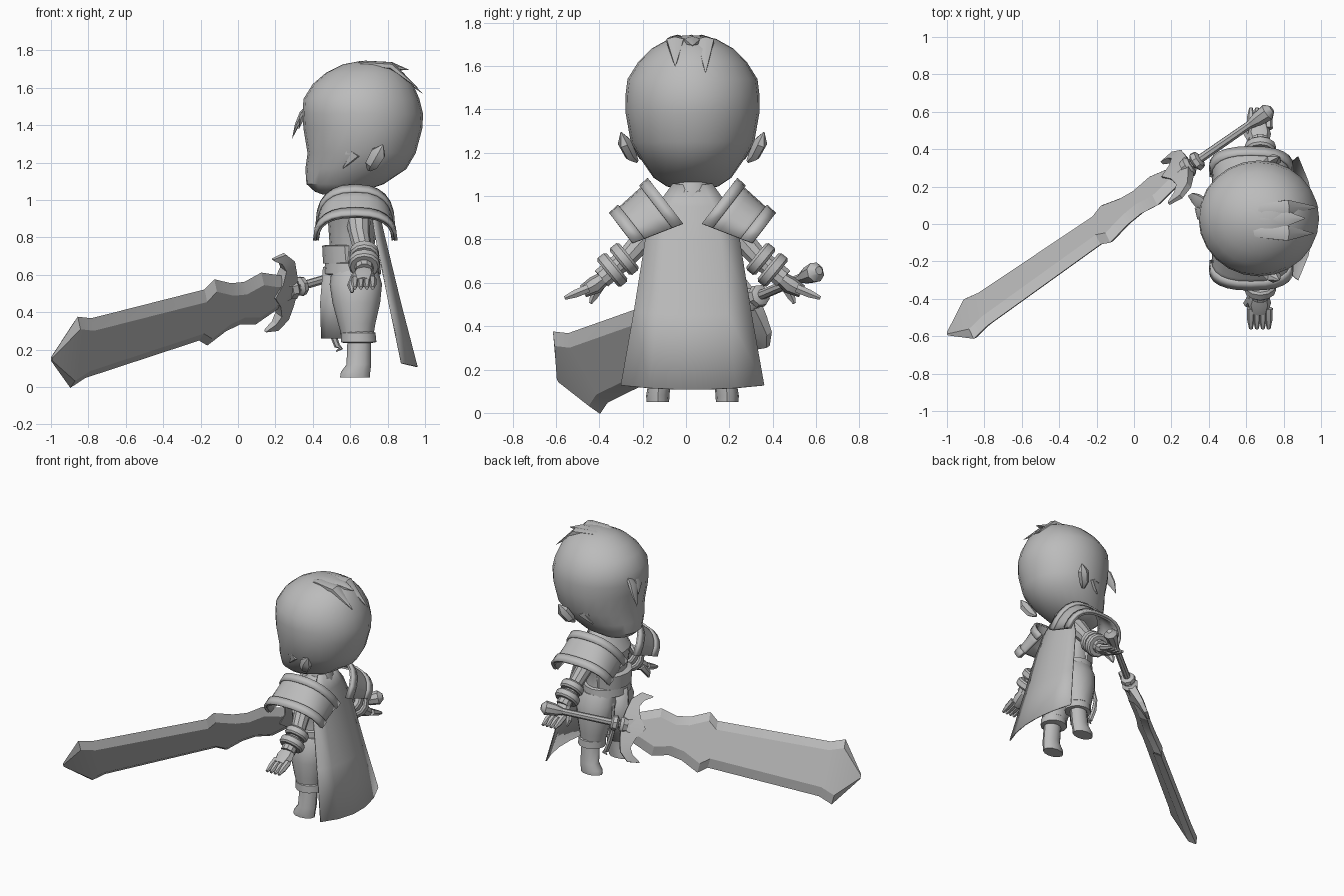
import bpy, bmesh, math
from mathutils import Vector, Matrix

cube = bpy.data.objects.get("Cube")
if cube:
    bpy.data.objects.remove(cube, do_unlink=True)

grey = bpy.data.materials.new("plain_grey")
grey.use_nodes = True
grey.diffuse_color = (0.5, 0.5, 0.5, 1)
grey.node_tree.nodes["Principled BSDF"].inputs["Base Color"].default_value = (0.5, 0.5, 0.5, 1)

MID = 0.03  # y of the figure's middle plane


def build(name, rings, closed=True, caps=True, thick=0, angle=35, matrix=None):
    """Skin a list of equal-length point rings."""
    bm = bmesh.new()
    rows = [[bm.verts.new(p) for p in ring] for ring in rings]
    n = len(rows[0])
    for a, b in zip(rows, rows[1:]):
        for i in range(n if closed else n - 1):
            j = (i + 1) % n
            bm.faces.new((a[i], a[j], b[j], b[i]))
    if closed and caps:
        bm.faces.new(rows[0][::-1])
        bm.faces.new(rows[-1])
    if matrix:
        bm.transform(matrix)
    bmesh.ops.recalc_face_normals(bm, faces=bm.faces)
    me = bpy.data.meshes.new(name)
    bm.to_mesh(me)
    bm.free()
    me.materials.append(grey)
    ob = bpy.data.objects.new(name, me)
    bpy.context.collection.objects.link(ob)
    if thick:
        mod = ob.modifiers.new("thickness", 'SOLIDIFY')
        mod.thickness = thick
        mod.offset = 0
    bpy.ops.object.select_all(action='DESELECT')
    ob.select_set(True)
    bpy.context.view_layer.objects.active = ob
    bpy.ops.object.shade_smooth_by_angle(angle=math.radians(angle))
    return ob


def circle(seg):
    return [(math.cos(2 * math.pi * i / seg), math.sin(2 * math.pi * i / seg)) for i in range(seg)]


def loft(name, rings, seg=16, y=0, angle=35):
    """Stack of ellipses: z, front x, back x, half width, optional y shift."""
    out = []
    for z, x0, x1, hy, *sh in rings:
        yc = MID + y + (sh[0] if sh else 0)
        out.append([((x0 + x1) / 2 + (x1 - x0) / 2 * c, yc + hy * s, z) for c, s in circle(seg)])
    return build(name, out, angle=angle)


def tube(name, pts, radii, seg=8, flat=1, up=(1, 0, 0), matrix=None):
    """Swept ellipse along points; flat squashes it along the up direction."""
    pts = [Vector(p) for p in pts]
    out = []
    for i, p in enumerate(pts):
        d = (pts[min(i + 1, len(pts) - 1)] - pts[max(i - 1, 0)]).normalized()
        v = d.cross(Vector(up)).normalized()
        u = v.cross(d)
        out.append([p + u * c * radii[i] * flat + v * s * radii[i] for c, s in circle(seg)])
    return build(name, out, matrix=matrix)


# Head, with chin and face towards -x
loft("head", [(1.03, .45, .55, .06), (1.045, .41, .66, .12), (1.085, .366, .78, .18),
              (1.165, .36, .90, .235), (1.25, .372, .95, .285), (1.38, .35, .985, .308),
              (1.46, .345, .99, .31), (1.54, .35, .97, .3), (1.62, .40, .935, .25),
              (1.68, .47, .885, .19), (1.725, .56, .82, .11), (1.742, .65, .74, .04)], 24)

# Hair locks: fringe, crown tufts and sideburns
tube("fringe_lock_long", [(.40, .10, 1.52), (.345, .12, 1.46), (.315, .14, 1.40), (.29, .15, 1.33)],
     [.03, .045, .03, .002], 6, .4)
tube("fringe_lock_short", [(.40, .03, 1.52), (.345, .06, 1.45), (.325, .085, 1.38)], [.03, .04, .002], 6, .4)
for i, (y, x, z) in enumerate([(.03, .915, 1.695), (-.05, .96, 1.60), (.09, .985, 1.57)]):
    tube(f"crown_tuft_{i}", [(.52, y * .5, 1.69), (.68, y * .8, 1.725), (.82, y, 1.715), (x, y, z)],
         [.01, .04, .045, .002], 6, .5, (0, 0, 1))

for s in (1, -1):
    side = "left" if s < 0 else "right"

    def P(x, y, z):
        return (x, MID + s * y, z)

    tube(f"{side}_sideburn", [P(.58, .25, 1.26), P(.63, .255, 1.24), P(.56, .24, 1.17)],
         [.03, .035, .002], 5, 1)
    # Ear: flat pointed leaf
    tube(f"{side}_ear", [P(.70, .255, 1.16), P(.715, .285, 1.19), P(.75, .315, 1.25), P(.775, .33, 1.295)],
         [.012, .04, .045, .004], 6, .7, (0, 1, 0))

    # Leg, cuff and shoe
    loft(f"{side}_trouser_leg", [(.25, .56, .72, .075, s * .13), (.34, .535, .735, .09, s * .125),
                                 (.45, .505, .76, .11, s * .115), (.55, .49, .77, .115, s * .1),
                                 (.62, .50, .75, .10, s * .08)], 14)
    loft(f"{side}_trouser_cuff", [(.235, .565, .715, .07, s * .13), (.24, .55, .74, .088, s * .13),
                                  (.29, .55, .735, .085, s * .13), (.30, .57, .72, .075, s * .13)], 12)
    loft(f"{side}_boot", [(.05, .545, .705, .052, s * .16), (.08, .55, .707, .054, s * .16),
                          (.12, .58, .712, .052, s * .155), (.25, .585, .712, .055, s * .14)], 12)

    # Arm, bracer rings and hand
    tube(f"{side}_arm", [P(.64, .12, .92), P(.65, .22, .81), P(.67, .30, .72), P(.675, .42, .62)],
         [.07, .055, .048, .05], 10)
    for k, (y, z, r) in enumerate([(.315, .71, .08), (.37, .66, .085)]):
        a, b = Vector(P(.675, y - .022, z + .018)), Vector(P(.675, y + .022, z - .018))
        tube(f"{side}_bracer_ring_{k}", [a, a.lerp(b, .2), a.lerp(b, .8), b], [r * .88, r, r, r * .88], 12)
    tube(f"{side}_palm", [P(.675, .39, .635), P(.67, .45, .59), P(.67, .505, .56)], [.028, .042, .03], 8, 1.5)
    for k, x in enumerate((.625, .657, .689, .72)):
        tube(f"{side}_finger_{k}", [P(x, .48, .575), P(x, .54, .55), P(x, .59, .53)], [.022, .021, .01], 6)
    tube(f"{side}_thumb", [P(.63, .42, .595), P(.605, .455, .54), P(.61, .47, .505)], [.025, .022, .008], 6)

    # Shoulder guard: arched shell sloping outwards, with raised rims
    def arch(t, grow):
        y, z, h = .05 + .22 * t, .87 - .085 * t, .245 - .085 * t + grow
        row = []
        for k in range(13):
            a = math.pi * k / 12
            cx = math.copysign(abs(math.cos(a)) ** .8, math.cos(a)) * (.205 + grow - .015 * (1 - t))
            up = math.sin(a) ** .8 * h
            row.append(P(.627 + cx, y + .61 * up, z + .79 * up))
        return row

    build(f"{side}_shoulder_guard", [arch(t, 0) for t in (0, .35, .7, 1)], closed=False, thick=.02)
    build(f"{side}_shoulder_rim", [arch(t, .012) for t in (.78, 1.03)], closed=False, thick=.018)
    build(f"{side}_shoulder_inner_rim", [arch(t, .012) for t in (-.03, .2)], closed=False, thick=.018)

# Torso, neck and belt
loft("torso", [(.50, .54, .72, .12), (.55, .50, .755, .17), (.65, .49, .745, .155), (.76, .49, .73, .15),
               (.90, .48, .75, .2), (.98, .53, .74, .15), (1.03, .58, .73, .08), (1.08, .6, .72, .07)], 16)
loft("belt", [(.60, .475, .755, .17), (.605, .46, .765, .18), (.66, .465, .76, .175), (.665, .48, .75, .165)], 16)
loft("waist_plate", [(.66, .455, .70, .15), (.755, .45, .69, .155), (.76, .47, .69, .14)], 12)

# Front cloth panel and hanging strap
build("front_cloth", [[(x + .1 * u * u, MID + w * u, z) for u in (-1, -.5, 0, .5, 1)]
                      for x, w, z in ((.46, .09, .64), (.445, .08, .45), (.45, .06, .26))],
      closed=False, thick=.012)
tube("hanging_strap", [(.50, .13, .56), (.475, .15, .40), (.50, .16, .30), (.53, .16, .22), (.55, .16, .205),
                       (.525, .16, .19)], [.012, .015, .022, .02, .015, .004], 6, .8)

# Cape: flaring sheet, edges curled forwards
build("cape", [[(x - curl * u * u, MID + w * u, z + .02 * u * u * curl / .085)
                for u in (-1, -.6, -.2, .2, .6, 1)]
               for x, curl, w, z in ((.715, .03, .09, 1.05), (.75, .04, .16, .95), (.785, .05, .215, .8),
                                     (.87, .065, .27, .45), (.96, .085, .33, .107))],
      closed=False, thick=.008)

# Greatsword frame: length, width and thickness axes
D = Vector((-.799, -.554, -.233)).normalized()
W = Vector((.11, -.48, .87))
W = (W - D * W.dot(D)).normalized()
N = D.cross(W)
SWORD = Matrix.Translation((.27, .29, .52)) @ Matrix((D, W, N)).transposed().to_4x4()

# Blade: bevelled section over a wavy outline
rings = []
for s, w in ((0, .08), (.1, .12), (.2, .16), (.31, .132), (.40, .148), (.52, .205), (.58, .158),
             (1.34, .185), (1.435, .22), (1.585, .015)):
    i = w - min(.06, w * .5)
    t = .034 if s < 1.5 else .006
    rings.append([(s, w, 0), (s, i, t), (s, -i, t), (s, -w, 0), (s, -i, -t), (s, i, -t)])
build("blade", rings, angle=15, matrix=SWORD)

# Crescent guard: outer and inner outline points paired across the width
pairs = [((.13, .225), (.125, .215)), ((.05, .235), (.075, .185)), ((-.01, .18), (.05, .14)),
         ((-.03, .1), (.07, .07)), ((-.045, 0), (.12, 0))]
pairs += [((a, -b), (c, -d)) for (a, b), (c, d) in pairs[-2::-1]]
rings = []
for i, (o, n) in enumerate(pairs):
    t = .012 + .034 * (1 - abs(i - 4) / 4)
    rings.append([(*o, t * .6), (*n, t), (*n, -t), (*o, -t * .6)])
build("guard", rings, angle=25, matrix=SWORD)

# Grip, collars and pommel
for name, stations in (("grip", ((-.56, .022), (-.02, .024))),
                       ("guard_collar", ((-.11, .03), (-.10, .05), (-.075, .055), (-.06, .035))),
                       ("inner_collar", ((-.05, .04), (-.03, .06), (0, .05))),
                       ("pommel", ((-.585, .02), (-.555, .048), (-.49, .04), (-.44, .024)))):
    tube(name, [(s, 0, 0) for s, r in stations], [r for s, r in stations], 8, up=(0, 1, 0), matrix=SWORD)
